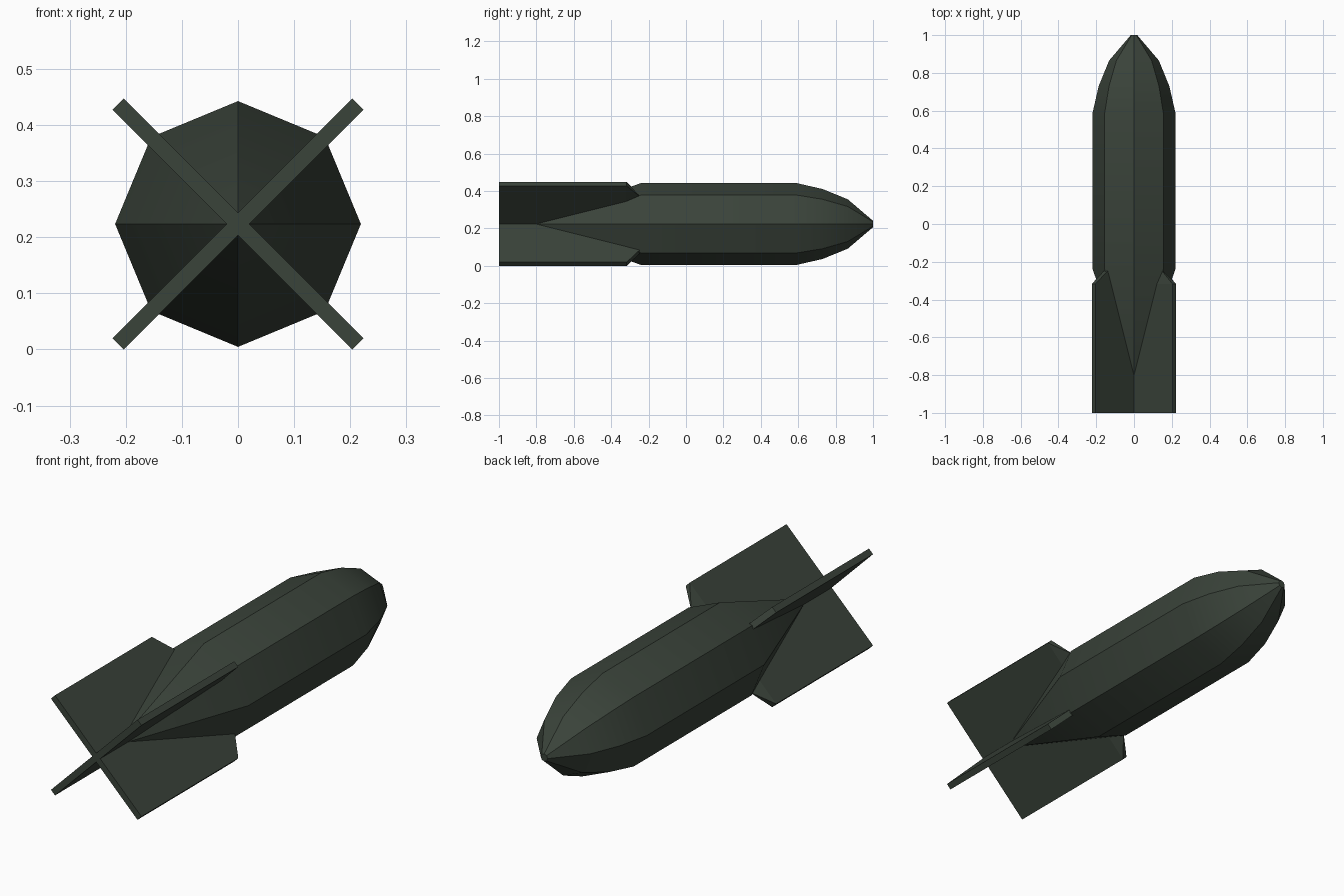
import bpy, bmesh, math
from mathutils import Matrix, Vector

if "Cube" in bpy.data.objects:
    bpy.data.objects.remove(bpy.data.objects["Cube"])

AXIS_Z = 0.2235
green = bpy.data.materials.new("dark_green")
green.diffuse_color = (0.042, 0.056, 0.042, 1)
green.use_nodes = True
green.node_tree.nodes["Principled BSDF"].inputs["Base Color"].default_value = green.diffuse_color


def finish(name, bm, smooth=False):
    bmesh.ops.recalc_face_normals(bm, faces=bm.faces)
    mesh = bpy.data.meshes.new(name)
    bm.to_mesh(mesh)
    bm.free()
    mesh.materials.append(green)
    obj = bpy.data.objects.new(name, mesh)
    bpy.context.collection.objects.link(obj)
    if smooth:
        bpy.ops.object.select_all(action='DESELECT')
        obj.select_set(True)
        bpy.context.view_layer.objects.active = obj
        bpy.ops.object.shade_smooth_by_angle(angle=math.radians(30))
    return obj


# Body: eight-sided rings along y, (y, radius), tail cone to blunt nose
profile = [(-0.85, 0.003), (-0.24, 0.219), (0.59, 0.219),
           (0.73, 0.187), (0.865, 0.132), (1.0, 0.017)]
bm = bmesh.new()
rings = []
for y, r in profile:
    rings.append([bm.verts.new((r * math.cos(k * math.pi / 4), y,
                                AXIS_Z + r * math.sin(k * math.pi / 4)))
                  for k in range(8)])
for a, b in zip(rings, rings[1:]):
    for k in range(8):
        j = (k + 1) % 8
        bm.faces.new((a[k], a[j], b[j], b[k]))
bm.faces.new(rings[0])
bm.faces.new(rings[-1])
finish("body", bm, smooth=True)

HALF = 0.014      # half the fin thickness
OUTER = 0.302     # fin reach from the axis
REAR, FRONT, TIP = -1.0, -0.317, -0.24


def place(bm, angle):
    bm.transform(Matrix.Translation((0, 0, AXIS_Z)) @ Matrix.Rotation(angle, 4, 'Y'))


def plate(name, outline, angle):
    """Flat fin pair from an (x, y) outline, turned about the body axis."""
    bm = bmesh.new()
    lo = [bm.verts.new((x, y, -HALF)) for x, y in outline]
    hi = [bm.verts.new((x, y, HALF)) for x, y in outline]
    bm.faces.new(lo)
    bm.faces.new(hi)
    for i in range(len(outline)):
        j = (i + 1) % len(outline)
        bm.faces.new((lo[i], lo[j], hi[j], hi[i]))
    place(bm, angle)
    return finish(name, bm)


# Fin pair with a swept front corner
plate("swept_fin_pair", [(-OUTER, REAR), (OUTER, REAR), (OUTER, FRONT),
                         (0.2, TIP), (-0.2, TIP), (-OUTER, FRONT)], math.pi / 4)

# Fin pair with a square front
plate("square_fin_pair", [(-OUTER, REAR), (OUTER, REAR), (OUTER, FRONT),
                          (-OUTER, FRONT)], -math.pi / 4)

# Tapered wedges in front of the square fins
for side, label in ((1, "upper"), (-1, "lower")):
    bm = bmesh.new()
    base = [bm.verts.new((side * x, FRONT, z)) for x, z in
            ((OUTER, -HALF), (OUTER, HALF), (0.12, HALF), (0.12, -HALF))]
    tip = bm.verts.new((side * 0.2, TIP, 0))
    for i in range(4):
        bm.faces.new((base[i], base[(i + 1) % 4], tip))
    bm.faces.new(base)
    place(bm, -math.pi / 4)
    finish(label + "_fin_wedge", bm)
